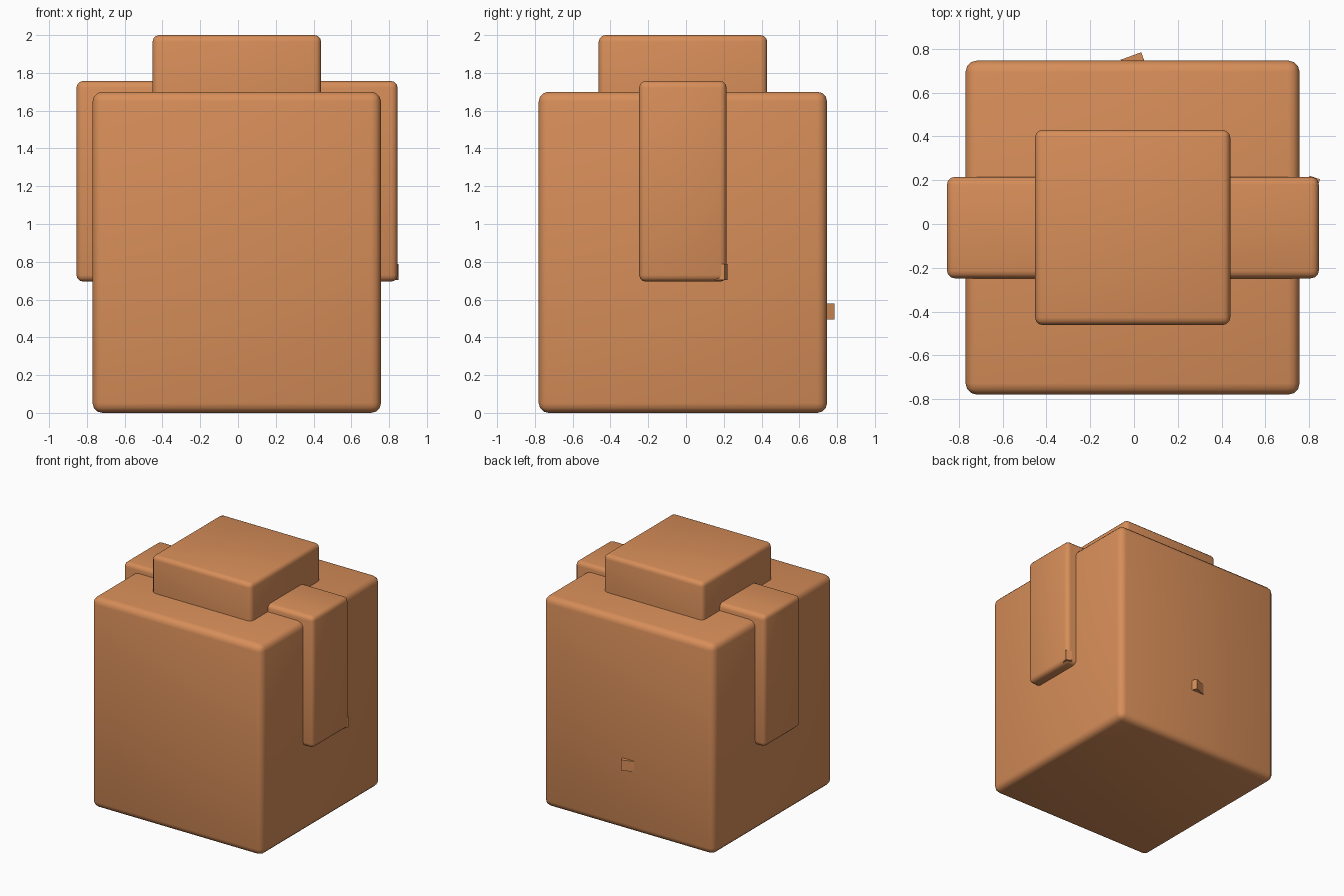
import bpy
import math
from mathutils import Vector

if "Cube" in bpy.data.objects:
    bpy.data.objects.remove(bpy.data.objects["Cube"])

clay = bpy.data.materials.new("warm_tan")
clay.diffuse_color = (0.68, 0.27, 0.10, 1)
clay.use_nodes = True
clay.node_tree.nodes["Principled BSDF"].inputs["Base Color"].default_value = clay.diffuse_color


def box(name, lo, hi, radius=0.0, turn=0.0):
    """Box between two corners, optionally with rounded edges and a turn about z."""
    lo, hi = Vector(lo), Vector(hi)
    bpy.ops.mesh.primitive_cube_add(size=1, location=(lo + hi) / 2)
    ob = bpy.context.object
    ob.name = name
    ob.scale = hi - lo
    bpy.ops.object.transform_apply(location=False, rotation=False, scale=True)
    ob.rotation_euler.z = turn
    ob.data.materials.append(clay)
    if radius:
        bev = ob.modifiers.new("rounding", 'BEVEL')
        bev.width = radius
        bev.segments = 3
        bpy.ops.object.modifier_apply(modifier=bev.name)
        bpy.ops.object.shade_smooth()
    return ob


def peg(name, corner, along, size, height, turn):
    """Small turned block given by its outer corner; the block lies inward of it."""
    c, s = math.cos(turn), math.sin(turn)
    w, d = size
    mid = Vector((corner[0] - c * w / 2 + s * d / 2,
                  corner[1] - s * w / 2 - c * d / 2, along))
    half = Vector((w, d, height)) / 2
    return box(name, mid - half, mid + half, turn=turn)


# main body
box("body", (-0.77, -0.78, 0), (0.757, 0.747, 1.70), 0.052)

# raised cap on top
box("top_cap", (-0.452, -0.462, 1.3), (0.44, 0.43, 2.0), 0.035)

# cross bar showing as a strap on both sides
box("side_bar", (-0.855, -0.248, 0.695), (0.845, 0.215, 1.757), 0.035)

# small peg on the back and small peg under the right strap
peg("back_peg", (0.033, 0.785), 0.537, (0.10, 0.07), 0.085, math.radians(20))
peg("side_peg", (0.85, 0.205), 0.747, (0.05, 0.10), 0.085, math.radians(-18))
